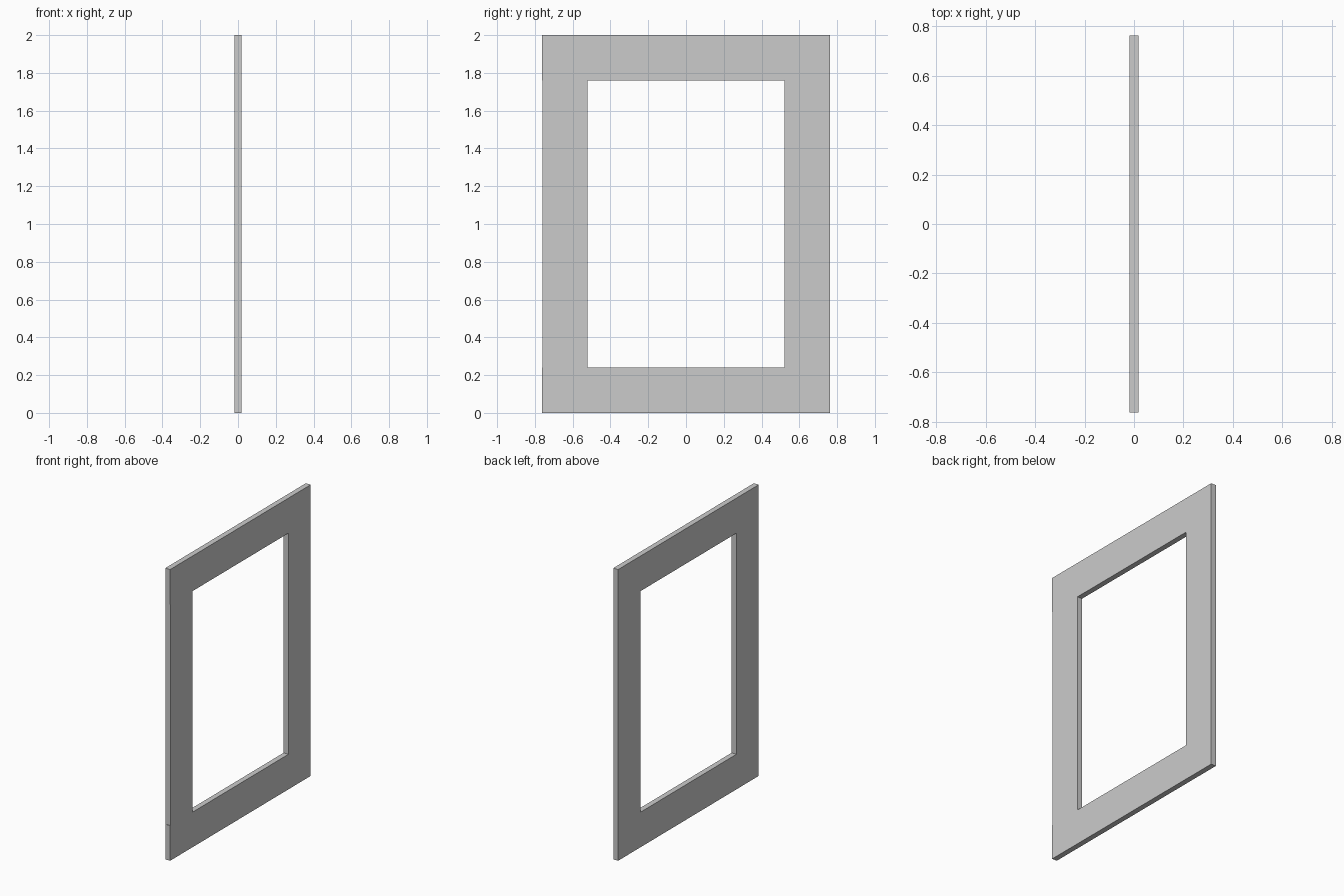
import bpy

if "Cube" in bpy.data.objects:
    bpy.data.objects.remove(bpy.data.objects["Cube"])

DEPTH = 0.037      # thickness along x
HALF_W = 0.763     # outer half width along y
RAIL = 0.241       # height of top and bottom rails
OPEN = 0.521       # half width of the opening
HEIGHT = 2.0


def board(name, y0, y1, z0, z1):
    """Flat board spanning the given y and z ranges."""
    bpy.ops.mesh.primitive_cube_add(size=1, location=(0, (y0 + y1) / 2, (z0 + z1) / 2))
    ob = bpy.context.object
    ob.name = name
    ob.scale = (DEPTH, y1 - y0, z1 - z0)
    bpy.ops.object.transform_apply(location=False, rotation=False, scale=True)
    return ob


# Full-width rails
board("bottom_rail", -HALF_W, HALF_W, 0, RAIL)
board("top_rail", -HALF_W, HALF_W, HEIGHT - RAIL, HEIGHT)

# Upright stiles between the rails; the left one sits a hair inside the rail ends
board("left_stile", -HALF_W + 0.003, -OPEN, RAIL, HEIGHT - RAIL)
board("right_stile", OPEN, HALF_W, RAIL, HEIGHT - RAIL)
